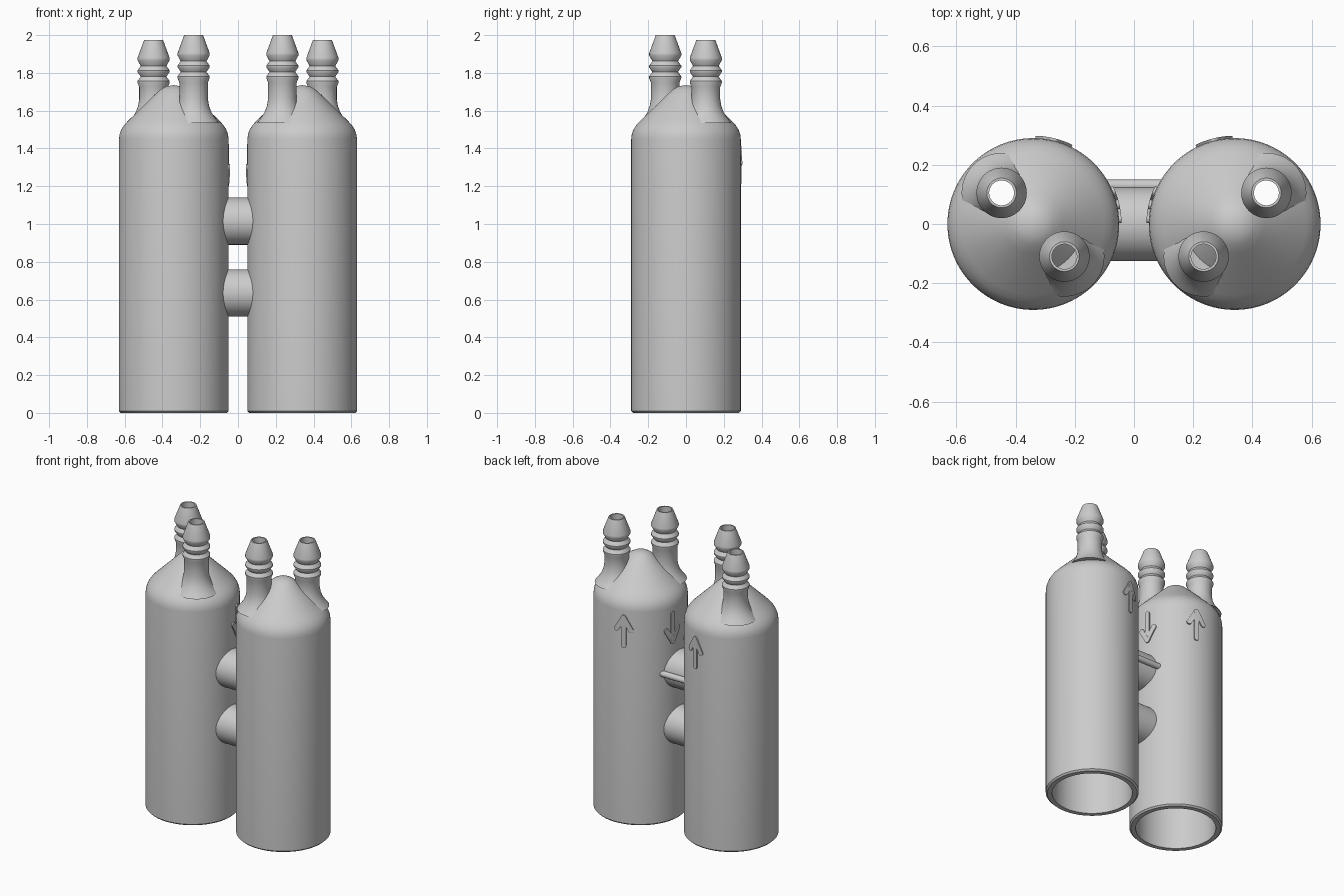
import bpy, bmesh, math
from mathutils import Vector

cube = bpy.data.objects.get("Cube")
if cube:
    bpy.data.objects.remove(cube, do_unlink=True)

gray = bpy.data.materials.new("plain_gray")
gray.use_nodes = True
COLOR = (0.6, 0.6, 0.6, 1)
gray.diffuse_color = COLOR
gray.node_tree.nodes["Principled BSDF"].inputs["Base Color"].default_value = COLOR

TUBE_X, TUBE_R = 0.34, 0.29


def finish(bm, name, angle=35):
    """Turn a bmesh into a shaded object."""
    bmesh.ops.remove_doubles(bm, verts=bm.verts, dist=0.0001)
    bmesh.ops.recalc_face_normals(bm, faces=bm.faces)
    mesh = bpy.data.meshes.new(name)
    bm.to_mesh(mesh)
    bm.free()
    mesh.materials.append(gray)
    obj = bpy.data.objects.new(name, mesh)
    bpy.context.collection.objects.link(obj)
    bpy.ops.object.select_all(action='DESELECT')
    obj.select_set(True)
    bpy.context.view_layer.objects.active = obj
    bpy.ops.object.shade_smooth_by_angle(angle=math.radians(angle))
    return obj


def lathe(name, profile, center, steps=72, closed=False):
    """Revolve (radius, height) points around a vertical axis."""
    bm = bmesh.new()
    verts = [bm.verts.new((r, 0, z)) for r, z in profile]
    pairs = list(zip(verts, verts[1:]))
    if closed:
        pairs.append((verts[-1], verts[0]))
    edges = [bm.edges.new(p) for p in pairs]
    bmesh.ops.spin(bm, geom=verts + edges, cent=(0, 0, 0), axis=(0, 0, 1),
                   angle=math.tau, steps=steps, use_merge=False)
    bmesh.ops.translate(bm, verts=bm.verts, vec=(center[0], center[1], 0))
    return finish(bm, name)


def rod(name, radius, x0, x1, y, z):
    """Round bar along x."""
    bm = bmesh.new()
    bmesh.ops.create_cone(bm, cap_ends=True, segments=64, radius1=radius,
                          radius2=radius, depth=x1 - x0)
    for v in bm.verts:
        v.co = Vector(((x0 + x1) / 2 + v.co.z, y + v.co.x, z + v.co.y))
    return finish(bm, name)


# Barb outline measured down from the nozzle tip
BARBS = [(0.05, 0), (0.085, -0.095), (0.085, -0.108), (0.068, -0.138),
         (0.085, -0.162), (0.085, -0.17), (0.068, -0.195),
         (0.085, -0.218), (0.085, -0.228), (0.076, -0.25)]


def nozzle(name, center, top, through):
    bore = 0.042
    outer = [(r, top + dz) for r, dz in BARBS]
    # Flared root blending into the shoulder
    outer += [(0.076, 1.66), (0.082, 1.625), (0.095, 1.59),
              (0.115, 1.56), (0.135, 1.535)]
    if through:
        return lathe(name, outer + [(bore, 1.535), (bore, top)], center, 48, True)
    return lathe(name, [(0, 1.62), (bore, 1.62), (bore, top)] + outer, center, 48)


def stroke(bm, a, b, half, place):
    """Raised round-ended stroke between two points, wrapped by place()."""
    a, b = Vector(a), Vector(b)
    along = (b - a).normalized()
    side = Vector((-along.y, along.x))
    length = (b - a).length
    stations = []
    for i in range(6):
        t = math.radians(85 - 17 * i)
        stations.append((-half * math.sin(t), half * math.cos(t)))
    stations += [(length * i / 6, half) for i in range(1, 6)]
    stations += [(length - s, w) for s, w in reversed(stations[:6])]
    rings = []
    for s, w in stations:
        p = a + along * s
        l, r = p + side * w, p - side * w
        rings.append([bm.verts.new(place(q, h)) for q, h in
                      ((l, -0.01), (l, 0.008), (r, 0.008), (r, -0.01))])
    for p, q in zip(rings, rings[1:]):
        for i in range(4):
            j = (i + 1) % 4
            bm.faces.new((p[i], p[j], q[j], q[i]))
    bm.faces.new(rings[0])
    bm.faces.new(rings[-1])


def arrow(name, side, degrees, direction):
    """Arrow on the tube wall; degrees measured from the inner side to the back."""
    def place(p, h):
        ang = math.radians(degrees) + p.x / TUBE_R
        r = TUBE_R + h
        return (side * (TUBE_X - r * math.cos(ang)), r * math.sin(ang),
                1.313 + direction * p.y)
    bm = bmesh.new()
    stroke(bm, (0, -0.095), (0, 0.095), 0.016, place)
    for s in (-1, 1):
        stroke(bm, (0, 0.095), (s * 0.047, 0.012), 0.016, place)
    finish(bm, name)


# Hollow tube with sloped shoulder, open at the bottom
BODY = [(0.25, 0), (0.28, 0), (0.29, 0.01), (0.29, 1.45), (0.287, 1.475),
        (0.278, 1.5), (0.262, 1.525), (0.24, 1.548), (0.1, 1.685),
        (0.07, 1.712), (0.04, 1.729), (0, 1.735)]
CAVITY = [(0, 1.66), (0.03, 1.65), (0.2, 1.51), (0.25, 1.44), (0.25, 0)]

for side, word in ((1, "left"), (-1, "right")):
    body = lathe(word + "_tube", BODY + CAVITY, (side * TUBE_X, 0), 96)
    outer_at = (side * 0.447, 0.105)

    # Bore through the shoulder below the outer nozzle
    cutter = lathe("bore_cutter", [(0, 1.4), (0.042, 1.4), (0.042, 1.9), (0, 1.9)],
                   outer_at, 48)
    cutter.hide_render = True
    cut = body.modifiers.new("bore", 'BOOLEAN')
    cut.operation = 'DIFFERENCE'
    cut.solver = 'EXACT'
    cut.object = cutter
    bpy.context.view_layer.objects.active = body
    bpy.ops.object.modifier_apply(modifier=cut.name)
    bpy.data.objects.remove(cutter, do_unlink=True)

    nozzle(word + "_outer_nozzle", outer_at, 1.975, True)
    nozzle(word + "_inner_nozzle", (side * 0.235, -0.11), 2.0, False)
    arrow(word + "_back_arrow", side, 76, 1)
    arrow(word + "_inner_arrow", side, 13, -1)

# Links between the tubes, the upper one with a raised bar
rod("upper_link", 0.125, -0.12, 0.12, 0, 1.015)
rod("lower_link", 0.125, -0.12, 0.12, 0, 0.635)
rod("link_bar", 0.02, -0.12, 0.12, 0.13, 1.015)
